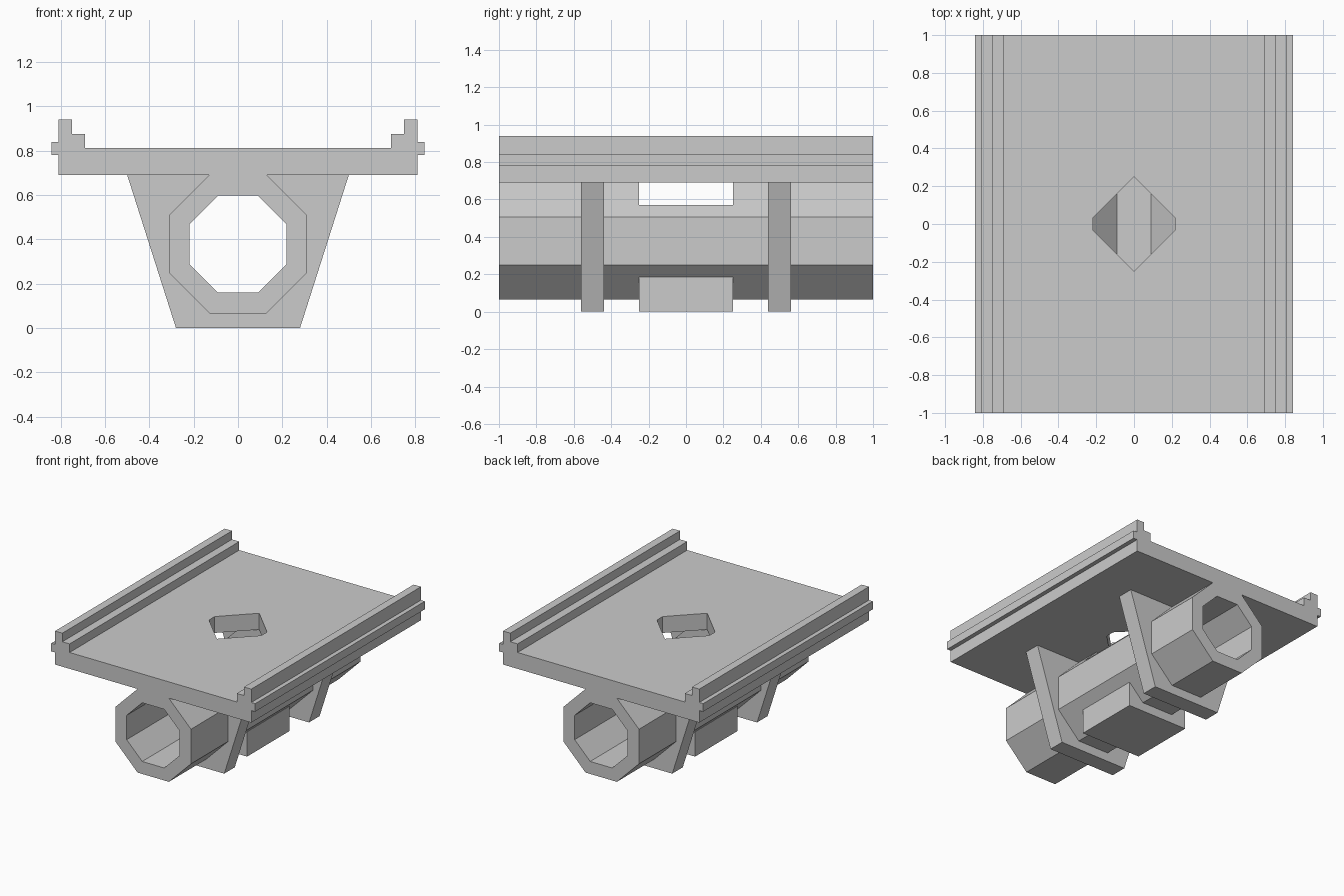
import bpy, bmesh, math

if "Cube" in bpy.data.objects:
    bpy.data.objects.remove(bpy.data.objects["Cube"])

CZ = 0.378          # height of the tube axis


def prism(name, pts, lo, hi, axis="y"):
    """Extrude a closed 2D outline along y (points are x,z) or z (points are x,y)."""
    bm = bmesh.new()
    place = (lambda a, b: (a, lo, b)) if axis == "y" else (lambda a, b: (a, b, lo))
    face = bm.faces.new([bm.verts.new(place(a, b)) for a, b in pts])
    geom = bmesh.ops.extrude_face_region(bm, geom=[face])["geom"]
    vec = (0, hi - lo, 0) if axis == "y" else (0, 0, hi - lo)
    bmesh.ops.translate(bm, vec=vec, verts=[g for g in geom if isinstance(g, bmesh.types.BMVert)])
    bmesh.ops.recalc_face_normals(bm, faces=bm.faces)
    me = bpy.data.meshes.new(name)
    bm.to_mesh(me)
    bm.free()
    ob = bpy.data.objects.new(name, me)
    bpy.context.collection.objects.link(ob)
    return ob


def mirrored(half):
    """Close a right-hand half outline by mirroring it across x = 0."""
    return half + [(-x, z) for x, z in reversed(half)]


def octagon(apothem):
    r = apothem / math.cos(math.pi / 8)
    return [(r * math.cos(a), CZ + r * math.sin(a))
            for a in (math.pi / 8 + i * math.pi / 4 for i in range(8))]


def cut(ob, cutter):
    """Subtract the cutter, apply, and remove it."""
    mod = ob.modifiers.new("cut", "BOOLEAN")
    mod.operation, mod.solver, mod.object = "DIFFERENCE", "EXACT", cutter
    bpy.context.view_layer.objects.active = ob
    bpy.ops.object.modifier_apply(modifier=mod.name)
    bpy.data.objects.remove(cutter)


# Deck with stepped rails and side flanges
deck = prism("deck", mirrored([
    (0.81, 0.69), (0.81, 0.78), (0.842, 0.78), (0.842, 0.84), (0.81, 0.84),
    (0.81, 0.94), (0.75, 0.94), (0.75, 0.876), (0.69, 0.876), (0.69, 0.812)]), -1, 1)

# Diamond hole through the deck, with clipped side corners
cut(deck, prism("hole_cutter", [
    (0, 0.25), (-0.216, 0.034), (-0.216, -0.034),
    (0, -0.25), (0.216, -0.034), (0.216, 0.034)], 0.5, 1, "z"))

# Octagonal tube: bored through, and opened on top beneath the deck hole
tube = prism("tube", octagon(0.312), -1, 1)
cut(tube, prism("bore_cutter", octagon(0.219), -1.1, 1.1))
cut(tube, prism("slot_cutter", mirrored([
    (0.216, 0.458), (0.25, 0.572), (0.25, 0.8)]), -0.25, 0.25))

# Tapered support ribs around the tube
for name, y in (("front_rib", -0.5), ("back_rib", 0.5)):
    rib = prism(name, mirrored([(0.28, 0), (0.5, 0.69)]), y - 0.062, y + 0.062)
    cut(rib, prism("rib_cutter", octagon(0.27), y - 0.2, y + 0.2))

# Square foot block under the tube
foot = prism("foot_block", mirrored([(0.25, 0), (0.25, 0.185)]), -0.25, 0.25)
cut(foot, prism("foot_cutter", octagon(0.27), -0.4, 0.4))
